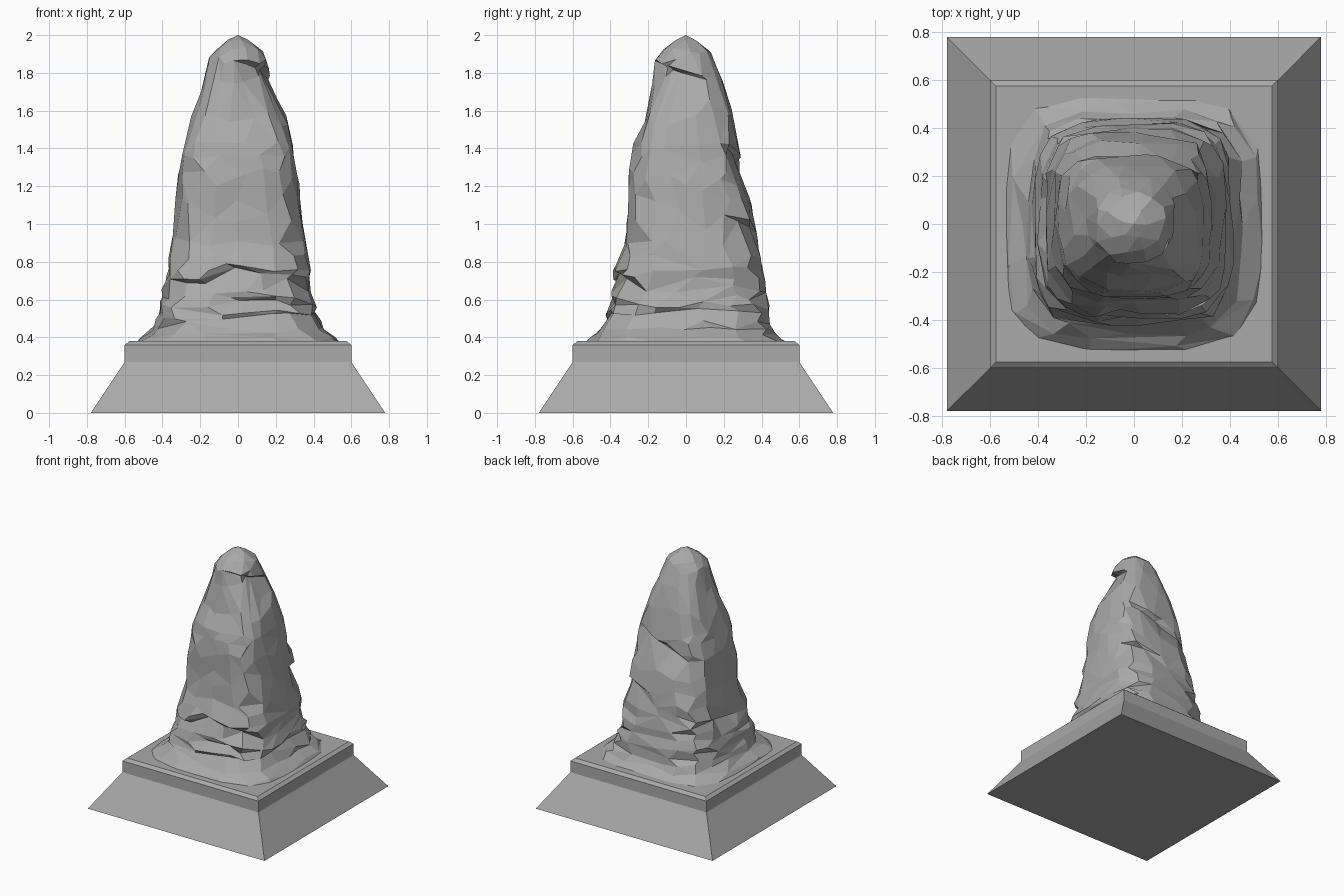
import bpy, bmesh, math, random

cube = bpy.data.objects.get("Cube")
if cube:
    bpy.data.objects.remove(cube, do_unlink=True)

random.seed(11)
GREY = (0.4, 0.4, 0.4, 1.0)
stone = bpy.data.materials.new("grey stone")
stone.use_nodes = True
stone.diffuse_color = GREY
stone.node_tree.nodes["Principled BSDF"].inputs["Base Color"].default_value = GREY


def loft(name, rings, apex=None):
    """Skin a stack of equal-length point rings into a closed solid."""
    bm = bmesh.new()
    loops = [[bm.verts.new(p) for p in ring] for ring in rings]
    n = len(loops[0])
    for low, high in zip(loops, loops[1:]):
        for i in range(n):
            j = (i + 1) % n
            bm.faces.new((low[i], low[j], high[j], high[i]))
    bm.faces.new(loops[0][::-1])
    if apex:
        tip = bm.verts.new(apex)
        for i in range(n):
            bm.faces.new((loops[-1][i], loops[-1][(i + 1) % n], tip))
    else:
        bm.faces.new(loops[-1])
    mesh = bpy.data.meshes.new(name)
    bm.to_mesh(mesh)
    bm.free()
    mesh.materials.append(stone)
    obj = bpy.data.objects.new(name, mesh)
    bpy.context.collection.objects.link(obj)
    return obj


# Square plinth: sloped foot, upright band, small chamfer
plinth_profile = [(0.78, 0), (0.60, 0.27), (0.60, 0.36), (0.575, 0.38)]
loft("plinth", [[(sx * h, sy * h, z) for sx, sy in ((-1, -1), (1, -1), (1, 1), (-1, 1))]
                for h, z in plinth_profile])

# Rock outline: z, reach to -x, +x, -y, +y, squareness of the section
OUTLINE = [
    (0.37, 0.54, 0.54, 0.53, 0.54, 4.2),
    (0.395, 0.52, 0.52, 0.51, 0.50, 4.2),
    (0.45, 0.45, 0.46, 0.46, 0.46, 4.0),
    (0.60, 0.41, 0.40, 0.40, 0.44, 4.0),
    (0.75, 0.38, 0.39, 0.39, 0.41, 4.2),
    (0.90, 0.355, 0.36, 0.32, 0.385, 4.2),
    (1.05, 0.335, 0.34, 0.31, 0.365, 4.0),
    (1.27, 0.32, 0.32, 0.305, 0.30, 3.6),
    (1.43, 0.285, 0.295, 0.28, 0.285, 3.4),
    (1.55, 0.255, 0.265, 0.22, 0.255, 3.2),
    (1.70, 0.195, 0.21, 0.19, 0.22, 2.8),
    (1.87, 0.16, 0.15, 0.165, 0.15, 2.4),
    (1.92, 0.125, 0.13, 0.125, 0.125, 2.2),
    (1.97, 0.06, 0.06, 0.06, 0.06, 2.0),
]
LEVELS = [0.37, 0.395, 0.42, 0.45, 0.49, 0.53, 0.57, 0.61, 0.66, 0.71, 0.76, 0.82, 0.90, 1.0,
          1.12, 1.22, 1.28, 1.36, 1.43, 1.55, 1.66, 1.76, 1.82, 1.87, 1.92, 1.97]
# Overhanging ledges: start and end angle, start and end z, depth, fade below
LEDGES = [
    (-88, 28, 1.88, 1.79, 0.27, 0.25),    # hook under the crown
    (-134, -102, 0.71, 0.70, 0.10, 0.07),
    (-100, -42, 0.80, 0.72, 0.10, 0.07),
    (-105, -55, 0.61, 0.62, 0.06, 0.05),
    (-130, -52, 0.50, 0.55, 0.05, 0.04),
    (-40, 25, 0.52, 0.59, 0.05, 0.05),
    (-62, -34, 0.86, 0.70, 0.10, 0.08),
    (40, 128, 1.43, 1.26, 0.12, 0.18),
    (20, 70, 1.10, 0.98, 0.07, 0.12),
    (-215, -160, 0.80, 0.74, 0.08, 0.08),
]
SEGMENTS = 22


def outline_at(z):
    for a, b in zip(OUTLINE, OUTLINE[1:]):
        if z <= b[0]:
            t = (z - a[0]) / (b[0] - a[0])
            return [p + (q - p) * t for p, q in zip(a, b)][1:]
    return OUTLINE[-1][1:]


def surface(angle, z, inset):
    left, right, front, back, power = outline_at(z)
    c, s = math.cos(angle), math.sin(angle)
    rx = right if c > 0 else left
    ry = back if s > 0 else front
    r = (abs(c / rx) ** power + abs(s / ry) ** power) ** (-1 / power)
    return (r * (1 - inset) * c, r * (1 - inset) * s, z)


def ledge_inset(degrees, k, z):
    """Return the moved height and inward dent of one rock vertex."""
    inset = 0
    for a0, a1, z0, z1, depth, fade in LEDGES:
        t = ((degrees - a0) % 360) / (a1 - a0)
        if t > 1:
            continue
        line = z0 + (z1 - z0) * t
        lip = min(range(len(LEVELS)), key=lambda i: abs(LEVELS[i] - line))
        strength = depth * min(1, 4 * t + 0.3, 4 * (1 - t) + 0.3)
        if k == lip:
            z = line
        elif k == lip - 1:
            z = line - 0.02
            inset = max(inset, strength)
        elif k < lip - 1:
            inset = max(inset, strength * max(0, 1 - (line - z) / fade))
    return z, inset


# Craggy rock: jittered rings cut by the ledges
rings = []
for k, level in enumerate(LEVELS):
    ring = []
    rough = 0.045 if 0.4 < level < 1.85 else 0.01
    gap = min(LEVELS[k] - LEVELS[max(k - 1, 0)], LEVELS[min(k + 1, len(LEVELS) - 1)] - LEVELS[k])
    for i in range(SEGMENTS):
        degrees = 360 * (i + 0.35 * random.uniform(-1, 1) * (k > 0)) / SEGMENTS
        z, inset = ledge_inset(degrees, k, level)
        if z == level:
            z += 0.35 * gap * random.uniform(-1, 1)
        ring.append(surface(math.radians(degrees), z, inset + random.uniform(-0.01, rough)))
    rings.append(ring)
rock = loft("rock", rings, (0, 0, 2.0))

# Uneven triangular facets
facets = rock.modifiers.new("facets", 'DECIMATE')
facets.ratio = 0.55
